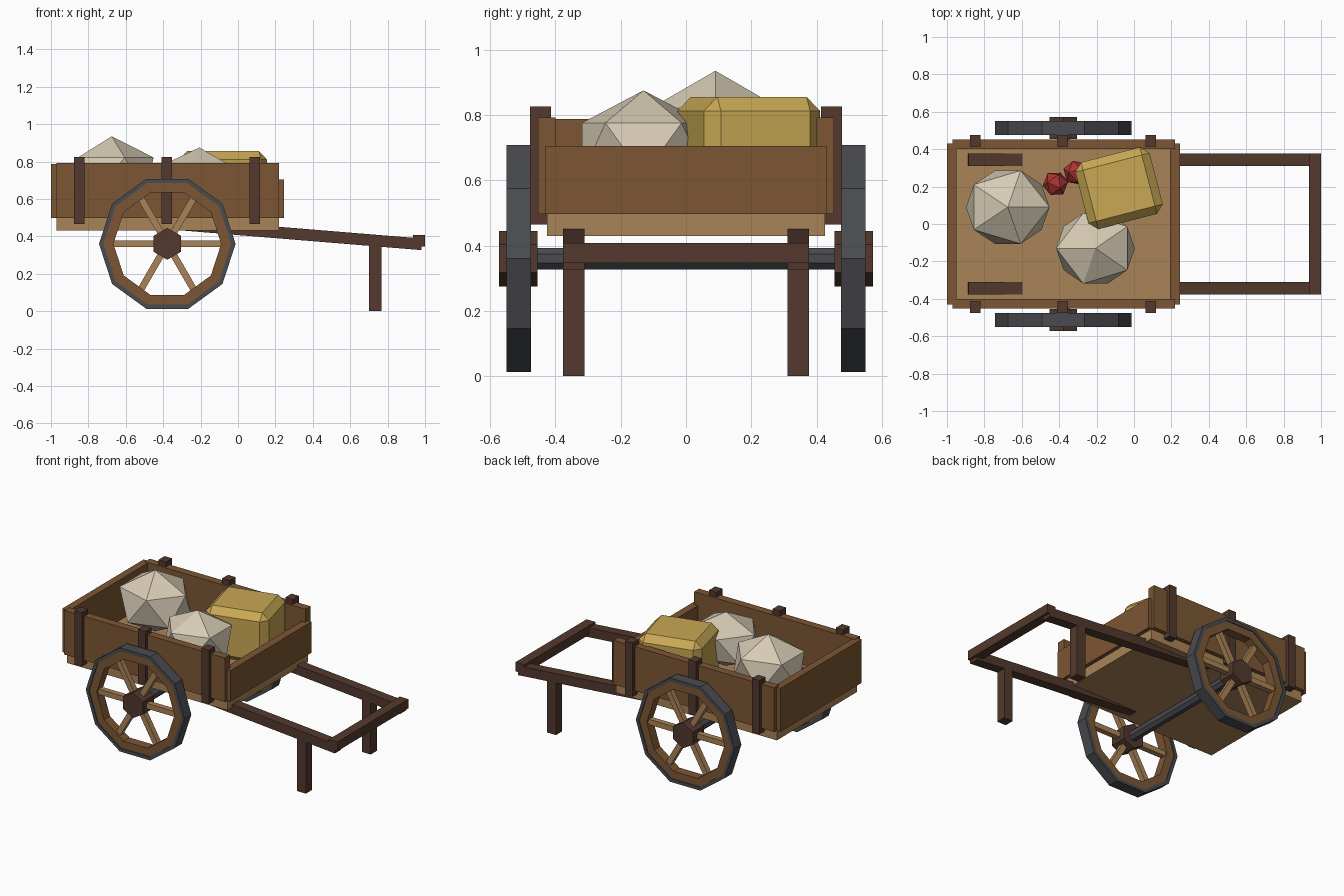
import bpy, bmesh, math
from mathutils import Matrix, Vector

if "Cube" in bpy.data.objects:
    bpy.data.objects.remove(bpy.data.objects["Cube"])


def material(name, rgb):
    linear = [((c / 255 + 0.055) / 1.055) ** 2.4 for c in rgb]
    m = bpy.data.materials.new(name)
    m.use_nodes = True
    m.diffuse_color = (*linear, 1)
    m.node_tree.nodes["Principled BSDF"].inputs["Base Color"].default_value = (*linear, 1)
    return m


BOARD = material("board_brown", (124, 86, 51))
TAN = material("light_wood", (170, 131, 87))
DARK = material("dark_wood", (83, 57, 45))
IRON = material("iron_grey", (74, 75, 80))
SACK = material("sack_cream", (214, 203, 180))
STRAW = material("straw_yellow", (200, 168, 84))
RED = material("fruit_red", (172, 50, 50))


def finish(name, bm, mat):
    bmesh.ops.recalc_face_normals(bm, faces=bm.faces)
    mesh = bpy.data.meshes.new(name)
    bm.to_mesh(mesh)
    bm.free()
    mesh.materials.append(mat)
    obj = bpy.data.objects.new(name, mesh)
    bpy.context.collection.objects.link(obj)
    return obj


def box(name, mat, x, y, z, matrix=None):
    """Box from (min, max) pairs, optionally moved by a matrix."""
    bm = bmesh.new()
    bmesh.ops.create_cube(bm, size=1)
    mid = Vector([(a + b) / 2 for a, b in (x, y, z)])
    size = Vector([b - a for a, b in (x, y, z)])
    for v in bm.verts:
        v.co = v.co * size + mid
    if matrix:
        bm.transform(matrix)
    return finish(name, bm, mat)


def prism_y(name, mat, sides, radius, y, turn, centre):
    """Solid prism lying along the y axis."""
    bm = bmesh.new()
    bmesh.ops.create_cone(bm, cap_ends=True, segments=sides, radius1=radius,
                          radius2=radius, depth=y[1] - y[0])
    bm.transform(Matrix.Translation((centre[0], (y[0] + y[1]) / 2, centre[1]))
                 @ Matrix.Rotation(turn, 4, 'Y') @ Matrix.Rotation(math.pi / 2, 4, 'X'))
    return finish(name, bm, mat)


def ring_y(name, mat, sides, inner, outer, y, centre):
    """Flat-sided ring around the y axis."""
    bm = bmesh.new()
    loops = []
    for i in range(sides):
        a = math.tau * i / sides
        loops.append([bm.verts.new((centre[0] + r * math.cos(a), d, centre[1] + r * math.sin(a)))
                      for r, d in ((inner, y[0]), (outer, y[0]), (outer, y[1]), (inner, y[1]))])
    for i, a in enumerate(loops):
        b = loops[(i + 1) % sides]
        for k in range(4):
            n = (k + 1) % 4
            bm.faces.new((a[k], a[n], b[n], b[k]))
    return finish(name, bm, mat)


def lump(name, mat, centre, size, turn=(0, 0, 0)):
    """Twenty-sided lump."""
    bm = bmesh.new()
    bmesh.ops.create_icosphere(bm, subdivisions=1, radius=1)
    for axis, angle in zip('XYZ', turn):
        bm.transform(Matrix.Rotation(math.radians(angle), 4, axis))
    bm.transform(Matrix.Translation(centre) @ Matrix.Diagonal((*size, 1)))
    return finish(name, bm, mat)


def span(side, a, b):
    return tuple(sorted((side * a, side * b)))


# Cart bed and end boards
box("bed_floor", TAN, (-0.97, 0.22), (-0.425, 0.425), (0.43, 0.518))
box("rear_board", BOARD, (-1.0, -0.95), (-0.43, 0.43), (0.497, 0.788))
box("front_board", BOARD, (0.193, 0.245), (-0.43, 0.43), (0.497, 0.705))

# Axle between the wheels
HUB = (-0.378, 0.36)
prism_y("axle", IRON, 8, 0.036, (-0.46, 0.46), math.pi / 8, HUB)

for side, label in ((1, "back"), (-1, "front")):
    # Side board with its posts
    box(f"side_board_{label}", BOARD, (-0.97, 0.22), span(side, 0.40, 0.453), (0.497, 0.792))
    for i, x in enumerate((-0.85, -0.38, 0.09)):
        box(f"post_{label}_{i + 1}", DARK, (x - 0.028, x + 0.028),
            span(side, 0.413, 0.477), (0.465, 0.825))

    # Wheel
    ring_y(f"wheel_tyre_{label}", IRON, 10, 0.342, 0.365, span(side, 0.475, 0.55), HUB)
    ring_y(f"wheel_rim_{label}", BOARD, 10, 0.288, 0.343, span(side, 0.481, 0.544), HUB)
    prism_y(f"wheel_hub_{label}", DARK, 6, 0.085, span(side, 0.455, 0.572), 0, HUB)
    for i in range(6):
        place = Matrix.Translation((HUB[0], 0, HUB[1])) @ Matrix.Rotation(math.tau * i / 6, 4, 'Y')
        box(f"spoke_{label}_{i + 1}", TAN, (0.05, 0.30), span(side, 0.494, 0.531),
            (-0.018, 0.018), place)

    # Sloping handle and its standing leg
    slope = Matrix.Translation((0.048, 0, 0.434)) @ Matrix.Rotation(math.atan(0.082), 4, 'Y')
    box(f"handle_{label}", DARK, (-0.938, 0.938), span(side, 0.31, 0.376), (-0.031, 0.031), slope)
    box(f"leg_{label}", DARK, (0.70, 0.766), span(side, 0.31, 0.376), (0, 0.37))

# Pull bar joining the handles
box("pull_bar", DARK, (0.935, 1.0), (-0.376, 0.376), (0.347, 0.408))

# Sacks and fruit
lump("sack_large", SACK, (-0.675, 0.09, 0.73), (0.25, 0.23, 0.205))
lump("sack_small", SACK, (-0.206, -0.13, 0.695), (0.235, 0.222, 0.18), (0, 0, 36))
lump("fruit_1", RED, (-0.42, 0.215, 0.585), (0.07, 0.07, 0.07), (25, 15, 20))
lump("fruit_2", RED, (-0.31, 0.275, 0.585), (0.07, 0.07, 0.07), (10, 30, 50))

# Straw bale with chamfered edges
turned = Matrix.Translation((-0.08, 0.192, 0)) @ Matrix.Rotation(math.radians(14.5), 4, 'Z')
bale = box("straw_bale", STRAW, (-0.205, 0.205), (-0.184, 0.184), (0.51, 0.855), turned)
chamfer = bale.modifiers.new("chamfer", 'BEVEL')
chamfer.width = 0.043
chamfer.segments = 1
